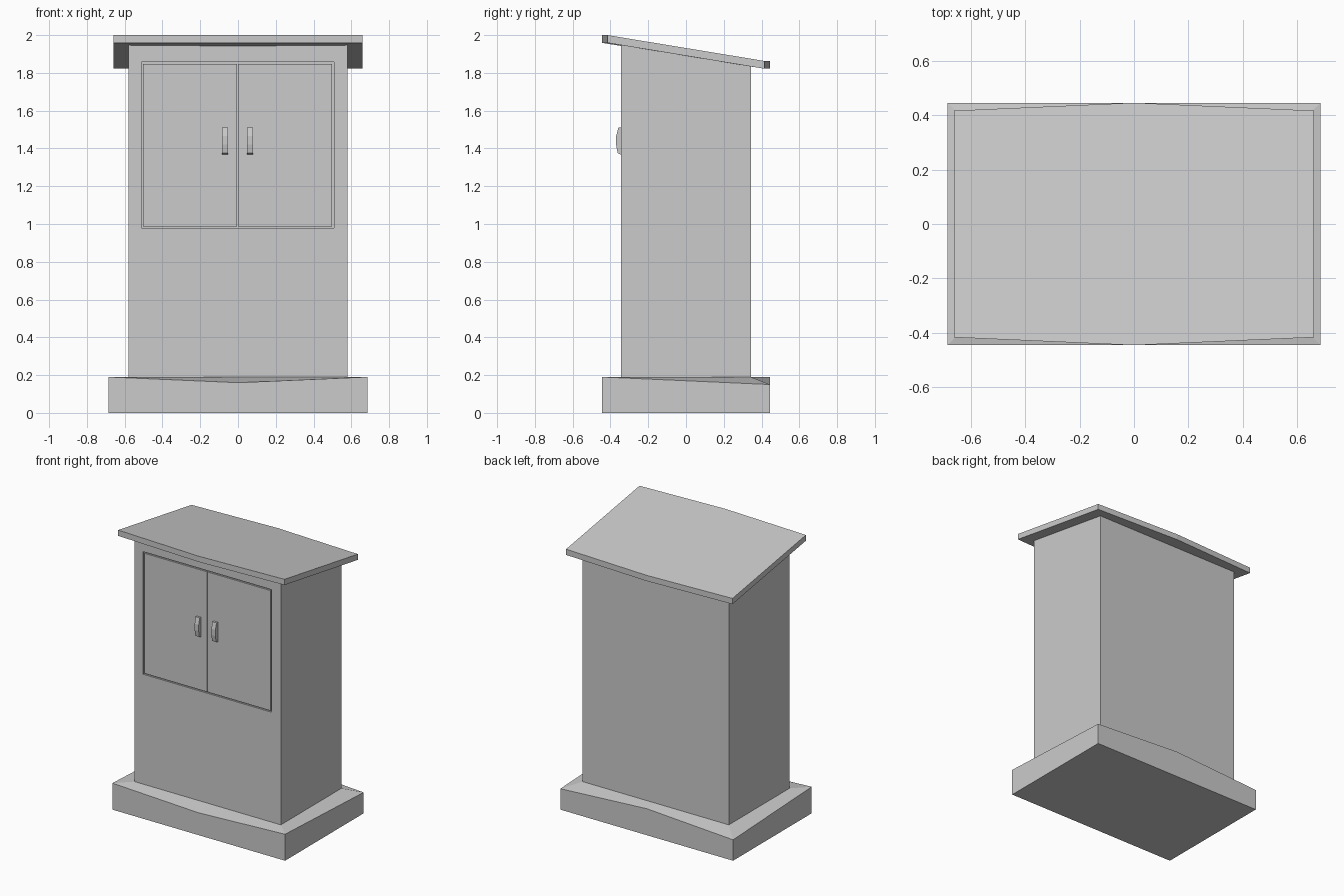
import bpy, bmesh

if "Cube" in bpy.data.objects:
    bpy.data.objects.remove(bpy.data.objects["Cube"])


def mesh_object(name, verts, faces):
    """Make an object from points and faces with outward normals."""
    me = bpy.data.meshes.new(name)
    me.from_pydata(verts, [], faces)
    bm = bmesh.new()
    bm.from_mesh(me)
    bmesh.ops.recalc_face_normals(bm, faces=bm.faces)
    bm.to_mesh(me)
    bm.free()
    ob = bpy.data.objects.new(name, me)
    bpy.context.collection.objects.link(ob)
    return ob


def prism(name, bottom, top):
    """Join two matching outlines with side walls and caps."""
    n = len(bottom)
    faces = [tuple(range(n)), tuple(range(n, 2 * n))]
    faces += [(i, (i + 1) % n, n + (i + 1) % n, n + i) for i in range(n)]
    return mesh_object(name, bottom + top, faces)


def box(name, x0, x1, y0, y1, z0, z1):
    rect = [(x0, y0), (x1, y0), (x1, y1), (x0, y1)]
    return prism(name, [(x, y, z0) for x, y in rect], [(x, y, z1) for x, y in rect])


BX, BY = 0.58, 0.343          # body half width and half depth

# Base: flat rectangle below, gently warped rim sloping up to the body
PX, PY = 0.685, 0.445
plan = [(-1, -1), (0, -1), (1, -1), (1, 1), (0, 1), (-1, 1)]
rim_z = [0.19, 0.16, 0.19, 0.15, 0.19, 0.15]
verts = [(x * PX, y * PY, 0) for x, y in plan]
verts += [(x * PX, y * PY, z) for (x, y), z in zip(plan, rim_z)]
verts += [(x * BX, y * BY, 0.19) for x, y in plan]
faces = [tuple(range(6)), tuple(range(12, 18))]
for ring in (0, 6):
    faces += [(ring + i, ring + (i + 1) % 6, ring + 6 + (i + 1) % 6, ring + 6 + i)
              for i in range(6)]
mesh_object("base", verts, faces)

# Cabinet body with a sloping top that meets the underside of the roof
rect = [(-BX, -BY), (BX, -BY), (BX, BY), (-BX, BY)]
body = prism("cabinet_body", [(x, y, 0.185) for x, y in rect],
             [(x, y, 1.96 if y < 0 else 1.845) for x, y in rect])

# Shallow door recess cut into the front
cutter = box("door_recess_cutter", -0.512, 0.507, -0.4, -BY + 0.012, 0.978, 1.857)
cutter.hide_render = True
cutter.hide_viewport = True
cut = body.modifiers.new("door_recess", "BOOLEAN")
cut.operation = "DIFFERENCE"
cut.solver = "EXACT"
cut.object = cutter

# Two doors filling the recess, leaving a thin groove around them
for side, x0, x1 in (("left", -0.503, -0.005), ("right", 0.0, 0.498)):
    box(side + "_door", x0, x1, -BY, -BY + 0.013, 0.987, 1.848)

# Bevelled pull handles
profile = [(-BY + 0.004, 1.365), (-0.362, 1.375), (-0.37, 1.42),
           (-0.37, 1.465), (-0.358, 1.51), (-BY + 0.004, 1.51)]
for side, x0 in (("left", -0.085), ("right", 0.048)):
    prism(side + "_handle", [(x0, y, z) for y, z in profile],
          [(x0 + 0.032, y, z) for y, z in profile])

# Sloping roof slab with slightly pointed front and back edges
roof = [(-0.66, -0.416), (0, -0.445), (0.66, -0.416),
        (0.66, 0.416), (0, 0.445), (-0.66, 0.416)]
top = [(x, y, 2.0 if y < 0 else 1.863) for x, y in roof]
prism("roof", [(x, y, z - 0.041) for x, y, z in top], top)
